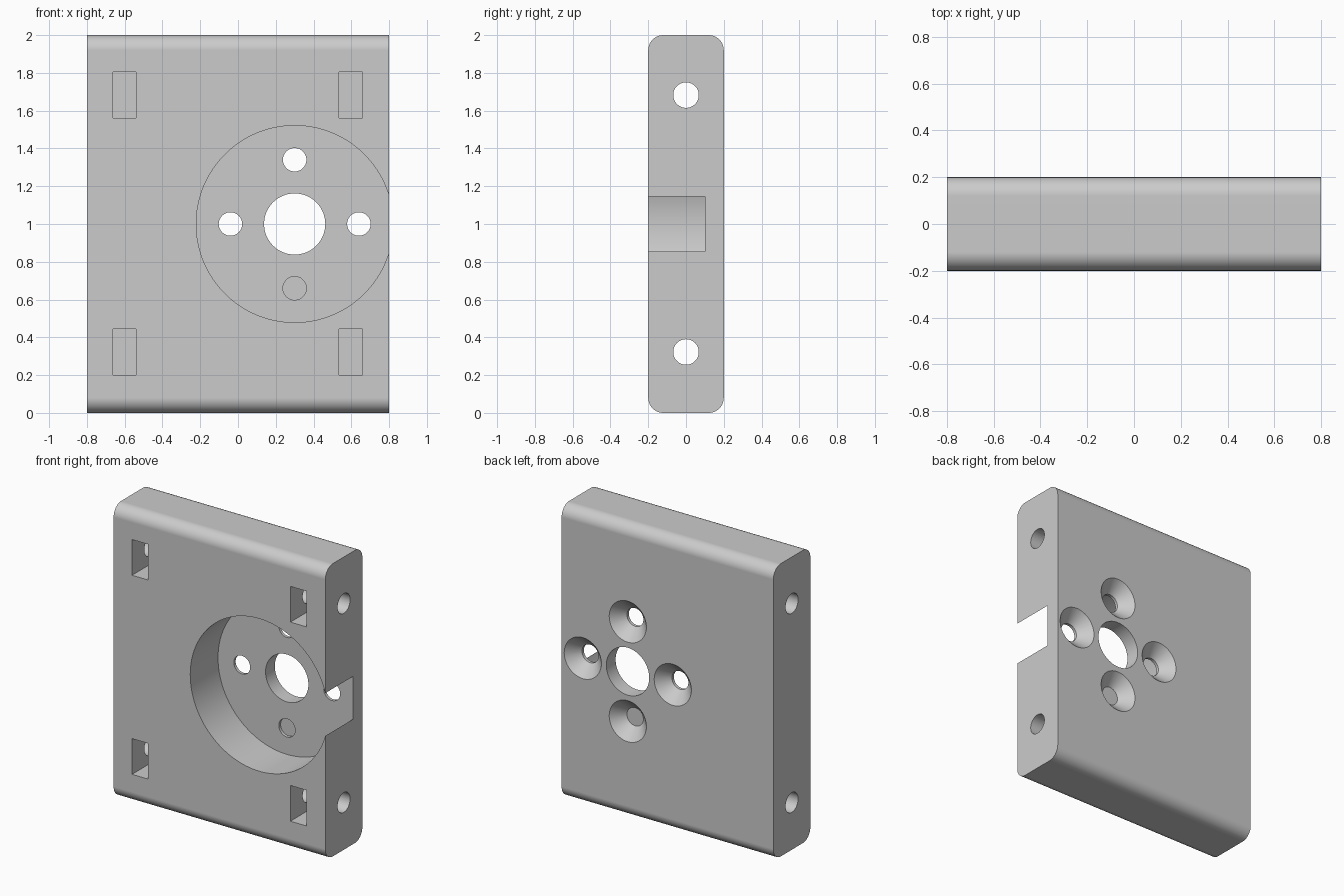
import bpy
import bmesh
from math import pi, radians
from mathutils import Matrix, Vector

cube = bpy.data.objects.get("Cube")
if cube:
    bpy.data.objects.remove(cube, do_unlink=True)

WIDTH, DEPTH, HEIGHT = 1.6, 0.4, 2.0
FRONT, BACK = -DEPTH / 2, DEPTH / 2
MID = Vector((0.3, 0, 1))          # centre of the round pocket
POCKET_FLOOR = 0.1

grey = bpy.data.materials.new("plain grey")
grey.use_nodes = True
colour = (0.6, 0.6, 0.6, 1)
grey.diffuse_color = colour
grey.node_tree.nodes["Principled BSDF"].inputs["Base Color"].default_value = colour


def make_object(name, bm):
    mesh = bpy.data.meshes.new(name)
    bm.to_mesh(mesh)
    bm.free()
    mesh.materials.append(grey)
    obj = bpy.data.objects.new(name, mesh)
    bpy.context.collection.objects.link(obj)
    return obj


def box(name, low, high, round_edges=0):
    """Box between two corners, optionally rounding its long x edges."""
    low, high = Vector(low), Vector(high)
    bm = bmesh.new()
    bmesh.ops.create_cube(bm, size=1, matrix=Matrix.Translation((low + high) / 2)
                          @ Matrix.Diagonal((*(high - low), 1)))
    if round_edges:
        along_x = [e for e in bm.edges
                   if abs(e.verts[0].co.x - e.verts[1].co.x) > 0.1]
        bmesh.ops.bevel(bm, geom=along_x, offset=round_edges, segments=12,
                        profile=0.5, affect='EDGES')
    return make_object(name, bm)


def cone(name, start, end, r_start, r_end=None, segments=64):
    """Cylinder or cone running from start to end."""
    start, end = Vector(start), Vector(end)
    axis = end - start
    bm = bmesh.new()
    bmesh.ops.create_cone(
        bm, cap_ends=True, segments=segments, radius1=r_start,
        radius2=r_start if r_end is None else r_end, depth=axis.length,
        matrix=Matrix.Translation((start + end) / 2)
        @ axis.to_track_quat('Z', 'Y').to_matrix().to_4x4())
    return make_object(name, bm)


def at(point, y):
    return (point.x, y, point.z)


plate = box("mounting_plate", (-WIDTH / 2, FRONT, 0), (WIDTH / 2, BACK, HEIGHT), 0.08)

# Round pocket, open on the left edge, and its centre bore
cutters = [
    cone("pocket_cutter", at(MID, FRONT - 0.1), at(MID, POCKET_FLOOR), 0.521, segments=128),
    cone("bore_cutter", at(MID, 0), at(MID, BACK + 0.1), 0.162),
]

# Four screw holes countersunk from the back
for i in range(4):
    p = MID + Matrix.Rotation(i * pi / 2, 3, 'Y') @ Vector((0.34, 0, 0))
    cutters.append(cone("screw_cutter", at(p, 0), at(p, BACK + 0.1), 0.062))
    cutters.append(cone("countersink_cutter", at(p, BACK - 0.08), at(p, BACK + 0.02),
                        0.062, 0.16))

# Cross holes through the width, with nut slots on the front
for z in (0.3225, 1.6825):
    cutters.append(cone("cross_hole_cutter", (-1, 0, z), (1, 0, z), 0.0675))
    for x in (-0.6, 0.597):
        cutters.append(box("slot_cutter", (x - 0.061, FRONT - 0.1, z - 0.122),
                           (x + 0.061, 0.122, z + 0.122)))

bpy.context.view_layer.objects.active = plate
for cutter in cutters:
    mod = plate.modifiers.new("cut", 'BOOLEAN')
    mod.operation = 'DIFFERENCE'
    mod.solver = 'EXACT'
    mod.object = cutter
    bpy.ops.object.modifier_apply(modifier=mod.name)
    bpy.data.objects.remove(cutter, do_unlink=True)

# Smooth curved walls, flat faces kept flat
bpy.ops.object.select_all(action='DESELECT')
plate.select_set(True)
bpy.ops.object.shade_smooth_by_angle(angle=radians(25))
weighted = plate.modifiers.new("flat_faces", 'WEIGHTED_NORMAL')
weighted.keep_sharp = True
